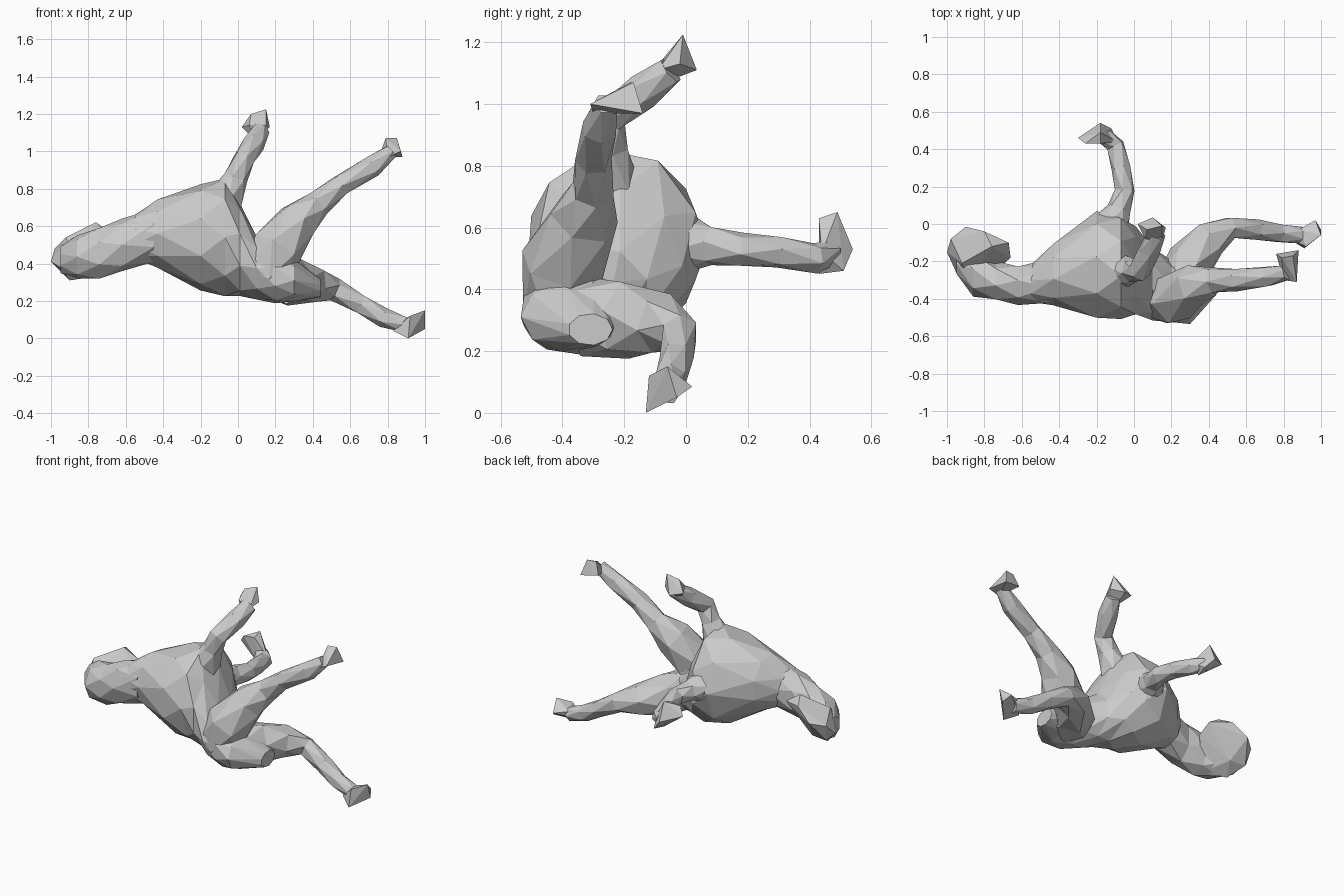
import bpy, bmesh
from math import cos, sin, pi
from mathutils import Vector


def finish(name, bm):
    bmesh.ops.recalc_face_normals(bm, faces=bm.faces)
    mesh = bpy.data.meshes.new(name)
    bm.to_mesh(mesh)
    bm.free()
    obj = bpy.data.objects.new(name, mesh)
    bpy.context.collection.objects.link(obj)
    return obj


def loft(name, rings, sides):
    """Staggered rings (centre, axis_u, axis_v) joined by triangles."""
    bm = bmesh.new()
    loops = []
    for i, (c, u, v) in enumerate(rings):
        angles = [2 * pi * (k + 0.5 * (i % 2)) / sides for k in range(sides)]
        loops.append([bm.verts.new(c + u * cos(a) + v * sin(a)) for a in angles])
    for i in range(len(loops) - 1):
        a, b = loops[i], loops[i + 1]
        for k in range(sides):
            n = (k + 1) % sides
            if i % 2 == 0:
                bm.faces.new((a[k], a[n], b[k]))
                bm.faces.new((a[n], b[n], b[k]))
            else:
                bm.faces.new((a[k], b[n], b[k]))
                bm.faces.new((a[k], a[n], b[n]))
    bm.faces.new(loops[0])
    bm.faces.new(loops[-1])
    return finish(name, bm)


def box_loft(name, sections, sides):
    """Sections across x given as (x, y_min, y_max, z_min, z_max)."""
    rings = []
    for x, y0, y1, z0, z1 in sections:
        rings.append((Vector((x, (y0 + y1) / 2, (z0 + z1) / 2)),
                      Vector((0, (y1 - y0) * 0.515, 0)),
                      Vector((0, 0, (z1 - z0) * 0.515))))
    return loft(name, rings, sides)


def limb(name, path, sides=6):
    """Tube along (x, y, z, radius) points."""
    pts = [Vector(p[:3]) for p in path]
    rings = []
    u = None
    for i, p in enumerate(pts):
        t = (pts[min(i + 1, len(pts) - 1)] - pts[max(i - 1, 0)]).normalized()
        u = t.orthogonal() if u is None else u - t * u.dot(t)
        u.normalize()
        rings.append((p, u * path[i][3], t.cross(u) * path[i][3]))
    return loft(name, rings, sides)


def hull(name, points):
    bm = bmesh.new()
    for p in points:
        bm.verts.new(p)
    res = bmesh.ops.convex_hull(bm, input=bm.verts)
    loose = {g for g in res["geom_interior"] + res["geom_unused"]
             if isinstance(g, bmesh.types.BMVert)}
    bmesh.ops.delete(bm, geom=list(loose), context='VERTS')
    return finish(name, bm)


# Torso from neck base to rump
box_loft("torso", [
    (-0.55, -0.42, -0.22, 0.43, 0.66),
    (-0.43, -0.43, -0.10, 0.38, 0.74),
    (-0.20, -0.51, 0.06, 0.26, 0.82),
    (-0.07, -0.50, 0.04, 0.23, 0.85),
    (0.01, -0.49, -0.02, 0.23, 0.72),
    (0.10, -0.51, -0.12, 0.21, 0.54),
    (0.20, -0.53, -0.20, 0.19, 0.47),
    (0.30, -0.53, -0.22, 0.20, 0.42),
    (0.44, -0.38, -0.24, 0.22, 0.32)], 9)

# Neck
box_loft("neck", [
    (-0.45, -0.43, -0.19, 0.41, 0.69),
    (-0.62, -0.43, -0.22, 0.36, 0.64),
    (-0.74, -0.41, -0.20, 0.32, 0.59),
    (-0.86, -0.385, -0.15, 0.32, 0.55),
    (-0.95, -0.27, -0.12, 0.35, 0.49)], 7)

# Head folded sideways
hull("head", [
    (-1.0, -0.15, 0.41), (-0.98, -0.08, 0.48), (-0.96, -0.11, 0.37),
    (-0.90, -0.015, 0.50), (-0.80, -0.04, 0.58), (-0.76, -0.12, 0.62),
    (-0.67, -0.10, 0.56), (-0.66, -0.18, 0.50), (-0.72, -0.19, 0.44),
    (-0.85, -0.12, 0.37), (-0.90, -0.21, 0.31), (-0.77, -0.28, 0.33),
    (-0.88, -0.33, 0.42), (-0.92, -0.21, 0.54), (-0.95, -0.26, 0.38)])

# Legs
limb("front_leg_raised", [
    (-0.07, -0.25, 0.74, 0.10), (-0.01, -0.25, 0.86, 0.065),
    (0.03, -0.25, 0.955, 0.06), (0.085, -0.14, 1.04, 0.06),
    (0.12, -0.05, 1.11, 0.05)])
limb("front_leg_back", [
    (-0.13, -0.02, 0.55, 0.11), (-0.08, 0.08, 0.54, 0.065),
    (-0.05, 0.18, 0.53, 0.055), (-0.07, 0.30, 0.52, 0.052),
    (-0.10, 0.42, 0.50, 0.05), (-0.16, 0.47, 0.52, 0.045)])
limb("hind_leg_raised", [
    (0.14, -0.40, 0.33, 0.13), (0.21, -0.40, 0.48, 0.14),
    (0.32, -0.33, 0.63, 0.115), (0.43, -0.30, 0.72, 0.072),
    (0.55, -0.30, 0.82, 0.06), (0.72, -0.28, 0.92, 0.058),
    (0.82, -0.26, 1.00, 0.04)])
limb("hind_leg_lower", [
    (0.24, -0.32, 0.31, 0.13), (0.30, -0.20, 0.30, 0.13),
    (0.41, -0.08, 0.29, 0.10), (0.52, -0.02, 0.26, 0.062),
    (0.66, -0.03, 0.18, 0.055), (0.78, -0.05, 0.11, 0.053),
    (0.90, -0.06, 0.07, 0.045)])

# Hooves
hull("front_hoof_raised", [
    (0.02, 0.0, 1.13), (0.06, -0.08, 1.14), (0.07, -0.03, 1.20),
    (0.15, -0.01, 1.225), (0.17, -0.02, 1.13), (0.10, 0.035, 1.11),
    (0.08, -0.07, 1.07), (0.15, -0.09, 1.11)])
hull("front_hoof_back", [
    (-0.30, 0.46, 0.57), (-0.26, 0.43, 0.62), (-0.18, 0.49, 0.65),
    (-0.18, 0.54, 0.53), (-0.12, 0.51, 0.46), (-0.14, 0.43, 0.45),
    (-0.18, 0.43, 0.63), (-0.09, 0.44, 0.52)])
hull("hind_hoof_raised", [
    (0.76, -0.16, 0.99), (0.79, -0.18, 1.07), (0.85, -0.17, 1.07),
    (0.88, -0.14, 0.97), (0.87, -0.31, 1.0), (0.80, -0.30, 0.97)])
hull("hind_hoof_lower", [
    (0.91, -0.13, 0.0), (0.83, -0.08, 0.04), (0.92, -0.12, 0.12),
    (1.0, -0.06, 0.15), (1.0, -0.03, 0.05), (0.97, 0.02, 0.085),
    (0.88, -0.03, 0.10)])
